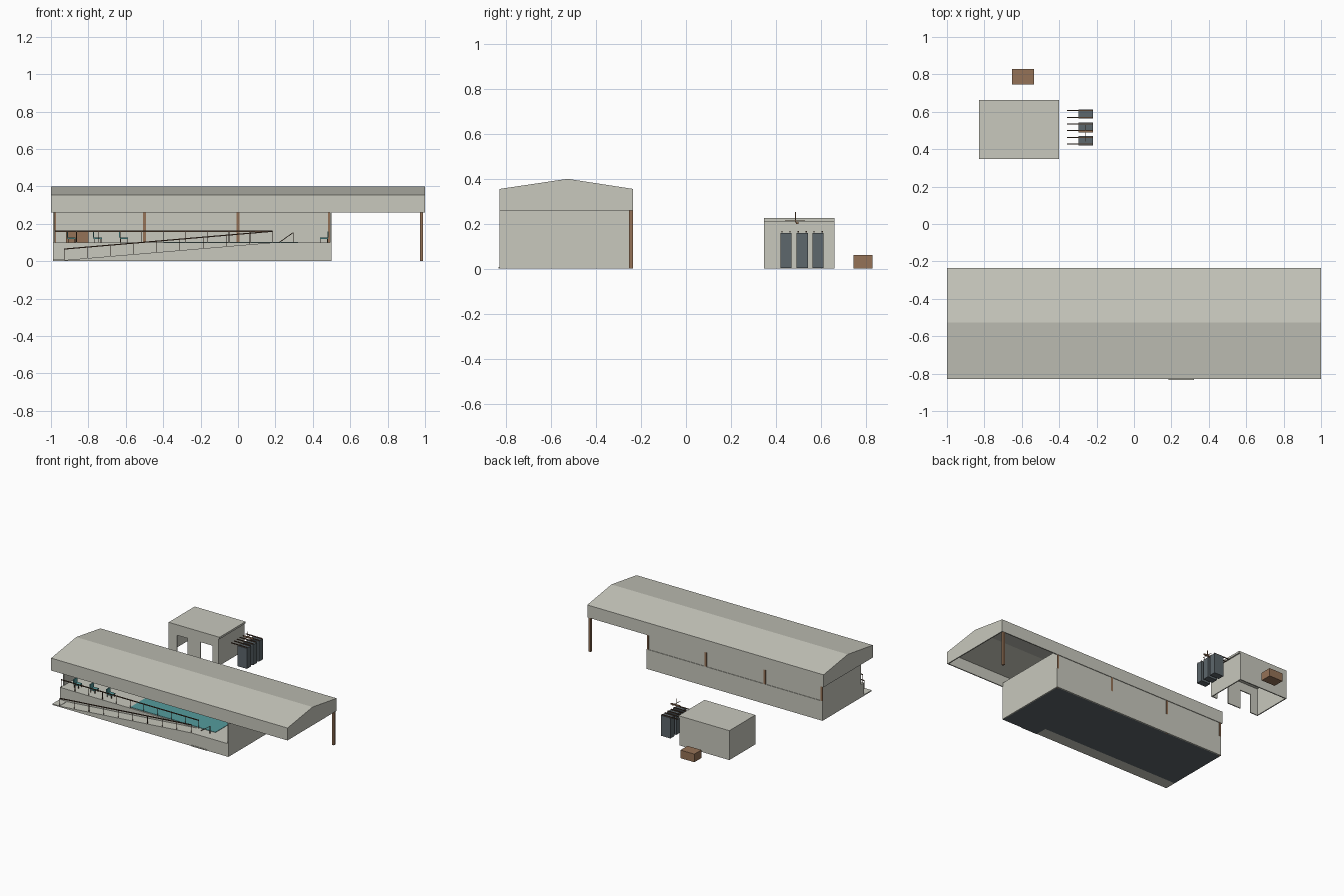
import bpy, bmesh
from mathutils import Vector

cube = bpy.data.objects.get("Cube")
if cube:
    bpy.data.objects.remove(cube)


def material(name, r, g, b):
    m = bpy.data.materials.new(name)
    m.use_nodes = True
    m.diffuse_color = (r, g, b, 1)
    bsdf = next(n for n in m.node_tree.nodes if n.type == 'BSDF_PRINCIPLED')
    bsdf.inputs["Base Color"].default_value = (r, g, b, 1)
    return m


PLASTER = material("warm_grey", 0.58, 0.58, 0.51)
WOOD = material("brown_wood", 0.30, 0.17, 0.095)
RAIL = material("dark_brown", 0.09, 0.05, 0.03)
SLATE = material("slate", 0.11, 0.135, 0.15)
TEAL = material("teal", 0.09, 0.33, 0.34)


def finish(name, bm, *mats):
    bmesh.ops.recalc_face_normals(bm, faces=bm.faces)
    me = bpy.data.meshes.new(name)
    bm.to_mesh(me)
    bm.free()
    for m in mats:
        me.materials.append(m)
    ob = bpy.data.objects.new(name, me)
    bpy.context.collection.objects.link(ob)
    return ob


def add_box(bm, x, y, z):
    """Box from (min, max) pairs."""
    vs = bmesh.ops.create_cube(bm, size=1)["verts"]
    for v in vs:
        v.co = [r[0] if c < 0 else r[1] for c, r in zip(v.co, (x, y, z))]


def boxes(name, mat, *ranges):
    bm = bmesh.new()
    for r in ranges:
        add_box(bm, *r)
    return finish(name, bm, mat)


def prism(name, mat, profile, axis, lo, hi):
    """Extrude a closed 2D profile along x (profile is y,z) or y (profile is x,z)."""
    bm = bmesh.new()
    place = (lambda p, t: (t, p[0], p[1])) if axis == 'x' else (lambda p, t: (p[0], t, p[1]))
    face = bm.faces.new([bm.verts.new(place(p, lo)) for p in profile])
    out = bmesh.ops.extrude_face_region(bm, geom=[face])["geom"]
    shift = Vector(place((0, 0), hi - lo))
    for v in out:
        if isinstance(v, bmesh.types.BMVert):
            v.co += shift
    return finish(name, bm, mat)


def add_bar(bm, a, b, r=0.002):
    """Thin square bar between two points."""
    a, b = Vector(a), Vector(b)
    d = b - a
    vs = bmesh.ops.create_cube(bm, size=1)["verts"]
    rot = d.to_track_quat('Z', 'Y')
    for v in vs:
        v.co = (a + b) / 2 + rot @ Vector((v.co.x * 2 * r, v.co.y * 2 * r, v.co.z * d.length))


def railing(name, a, b, height, posts):
    bm = bmesh.new()
    a, b, up = Vector(a), Vector(b), Vector((0, 0, height))
    add_bar(bm, a + up, b + up, 0.003)
    for i in range(posts):
        p = a.lerp(b, i / (posts - 1))
        add_bar(bm, p, p + up, 0.0015)
    return finish(name, bm, RAIL)


FRONT, BACK, DECK_Y = -0.83, -0.235, -0.74
WEST, EAST = -0.99, 0.5
EAVE, SOFFIT, DECK = 0.355, 0.26, 0.1

# Hollow gabled roof with deep fascia
t = 0.008
mid = -0.527
prism("roof", PLASTER,
      [(FRONT, SOFFIT), (FRONT, EAVE), (mid, 0.4), (BACK, EAVE), (BACK, SOFFIT),
       (BACK - t, SOFFIT), (BACK - t, EAVE - t), (mid, 0.4 - t),
       (FRONT + t, EAVE - t), (FRONT + t, SOFFIT)], 'x', -1, 1)
for label, x in (("west", -1), ("east", 1 - t)):
    prism(label + "_gable", PLASTER,
          [(FRONT, SOFFIT), (FRONT, EAVE), (mid, 0.4), (BACK, EAVE), (BACK, SOFFIT)],
          'x', x, x + t)

# Raised deck with slate underside
bm = bmesh.new()
add_box(bm, (WEST, EAST), (DECK_Y, -0.24), (0, DECK))
add_box(bm, (0.185, EAST), (FRONT, DECK_Y), (0, DECK))
for f in bm.faces:
    f.normal_update()
    f.material_index = 1 if f.normal.z < -0.5 else 0
finish("deck", bm, PLASTER, SLATE)

# Walls: back wall is thicker at the bottom
boxes("walls", PLASTER,
      ((WEST, EAST), (-0.246, -0.236), (0, 0.15)),
      ((WEST, EAST), (-0.246, -0.24), (0.15, SOFFIT + 0.03)),
      ((EAST - 0.008, EAST), (FRONT, -0.24), (0, SOFFIT + 0.03)),
      ((WEST, WEST + 0.008), (-0.70, -0.24), (DECK, SOFFIT + 0.03)))

# Columns along the back
boxes("columns", WOOD,
      *[((x - 0.008, x + 0.008), (-0.254, -0.237), (0, 0.3))
        for x in (-0.982, -0.5, 0, 0.49, 0.982)])

# Ramp, entry pad and step
prism("ramp", PLASTER, [(-0.93, 0), (0.185, 0), (0.185, DECK), (-0.93, 0.006)],
      'y', FRONT, DECK_Y)
boxes("entry_pad", PLASTER, ((WEST, -0.93), (FRONT, DECK_Y), (0, 0.008)))
boxes("step", PLASTER, ((0.185, 0.32), (FRONT - 0.004, FRONT), (0, 0.008)))

# Railings
railing("ramp_rail", (-0.93, FRONT + 0.003, 0.005), (0.185, FRONT + 0.003, DECK), 0.06, 10)
railing("deck_rail", (-0.98, DECK_Y + 0.003, DECK), (0.185, DECK_Y + 0.003, DECK), 0.06, 11)
bm = bmesh.new()
add_bar(bm, (0.22, -0.76, DECK), (0.295, -0.76, 0.153))
add_bar(bm, (0.295, -0.76, DECK), (0.295, -0.76, 0.153))
finish("step_rail", bm, RAIL)

# Pool surface
boxes("pool", TEAL, ((-0.4, 0.32), (-0.73, -0.31), (DECK, DECK + 0.003)))


# Chairs and counter
def chair(x, y, side):
    bm = bmesh.new()
    add_box(bm, (x - 0.022, x + 0.022), (y - 0.022, y + 0.022), (0.119, 0.126))
    bx = x + side * 0.022
    add_box(bm, (bx - 0.003, bx + 0.003), (y - 0.022, y + 0.022), (0.126, 0.16))
    n = len(bm.faces)
    for dx in (-0.018, 0.018):
        for dy in (-0.018, 0.018):
            add_bar(bm, (x + dx, y + dy, DECK), (x + dx, y + dy, 0.12))
    for i, f in enumerate(bm.faces):
        f.material_index = int(i >= n)
    finish("chair", bm, TEAL, RAIL)


for cx, side in ((-0.89, -1), (-0.75, -1), (-0.61, -1), (0.46, 1)):
    for cy in (-0.665, -0.5):
        chair(cx, cy, side)
boxes("counter", WOOD, ((-0.92, -0.8), (-0.4, -0.33), (DECK, 0.165)))

# Outbuilding: open floor, two doorways in the front
x0, x1, y0, y1, w, top = -0.83, -0.41, 0.347, 0.662, 0.008, 0.21
boxes("outbuilding_walls", PLASTER,
      ((x0, x0 + w), (y0, y1), (0, top)),
      ((x1 - w, x1), (y0, y1), (0, top)),
      ((x0, x1), (y1 - w, y1), (0, top)),
      ((x0, x1), (y0, y0 + w), (0.145, top)),
      *[((a, b), (y0, y0 + w), (0, 0.145))
        for a, b in ((x0, -0.76), (-0.67, -0.56), (-0.46, x1))])
boxes("outbuilding_roof", PLASTER, ((x0, -0.4), (y0, y1), (top, 0.225)))

# Slate lockers with projecting bars
for y in (0.445, 0.517, 0.588):
    boxes("locker", SLATE, ((-0.297, -0.218), (y - 0.025, y + 0.025), (0.004, 0.16)))
    bm = bmesh.new()
    for dy in (-0.018, 0.018):
        add_bar(bm, (-0.358, y + dy, 0.164), (-0.22, y + dy, 0.164), 0.003)
    finish("locker_bars", bm, RAIL)
bm = bmesh.new()
add_bar(bm, (-0.258, 0.487, 0.205), (-0.258, 0.487, 0.252))
add_bar(bm, (-0.297, 0.495, 0.205), (-0.22, 0.495, 0.205), 0.005)
add_bar(bm, (-0.258, 0.44, 0.213), (-0.258, 0.53, 0.213), 0.0015)
finish("hanging_fixture", bm, WOOD)

# Storage crate
boxes("crate", WOOD, ((-0.652, -0.535), (0.745, 0.83), (0, 0.062)))
